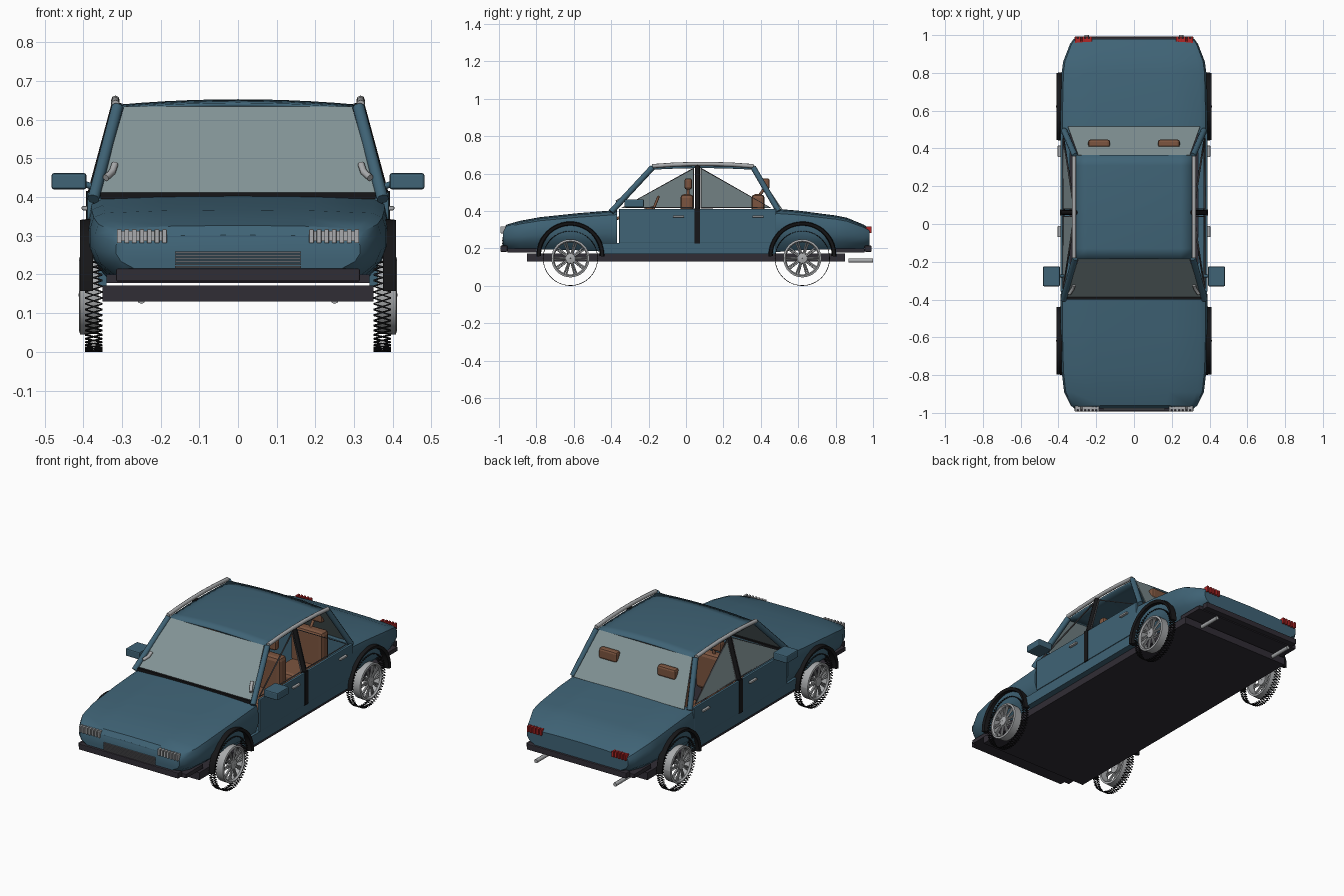
import bpy, bmesh, math
from mathutils import Vector

if "Cube" in bpy.data.objects:
    bpy.data.objects.remove(bpy.data.objects["Cube"])


def material(name, r, g, b):
    m = bpy.data.materials.new(name)
    m.diffuse_color = (r, g, b, 1)
    m.use_nodes = True
    m.node_tree.nodes["Principled BSDF"].inputs["Base Color"].default_value = m.diffuse_color
    return m


BLUE = material("body blue", 0.05, 0.125, 0.18)
DARK = material("dark trim", 0.03, 0.026, 0.035)
BLACK = material("black rubber", 0.008, 0.008, 0.009)
GLASS = material("window grey", 0.23, 0.3, 0.31)
CHROME = material("chrome grey", 0.4, 0.41, 0.42)
STEEL = material("grille grey", 0.12, 0.12, 0.13)
BROWN = material("seat brown", 0.2, 0.09, 0.05)
RED = material("lamp red", 0.45, 0.02, 0.02)


def mesh(name, verts, faces, mat, smooth=None):
    me = bpy.data.meshes.new(name)
    me.from_pydata([tuple(v) for v in verts], [], faces)
    bm = bmesh.new()
    bm.from_mesh(me)
    bmesh.ops.recalc_face_normals(bm, faces=bm.faces)
    bm.to_mesh(me)
    bm.free()
    ob = bpy.data.objects.new(name, me)
    bpy.context.collection.objects.link(ob)
    me.materials.append(mat)
    if smooth:
        bpy.ops.object.select_all(action="DESELECT")
        ob.select_set(True)
        bpy.context.view_layer.objects.active = ob
        bpy.ops.object.shade_smooth_by_angle(angle=math.radians(smooth))
    return ob


def box(name, x, y, z, mat, bevel=0):
    v = [(a, b, c) for a in x for b in y for c in z]
    f = [(0, 1, 3, 2), (4, 6, 7, 5), (0, 4, 5, 1), (2, 3, 7, 6), (0, 2, 6, 4), (1, 5, 7, 3)]
    ob = mesh(name, v, f, mat)
    if bevel:
        mod = ob.modifiers.new("bevel", "BEVEL")
        mod.width, mod.segments = bevel, 2
    return ob


def side_x(s, a, b):
    return tuple(sorted((s * a, s * b)))


def rod(name, pts, r, mat, closed=False):
    cu = bpy.data.curves.new(name, "CURVE")
    cu.dimensions = "3D"
    cu.bevel_depth, cu.bevel_resolution, cu.use_fill_caps = r, 2, True
    sp = cu.splines.new("POLY")
    sp.points.add(len(pts) - 1)
    for p, q in zip(sp.points, pts):
        p.co = (*q, 1)
    sp.use_cyclic_u = closed
    cu.materials.append(mat)
    ob = bpy.data.objects.new(name, cu)
    bpy.context.collection.objects.link(ob)
    return ob


def plate(name, pts, mat, t=0.005):
    ob = mesh(name, pts, [tuple(range(len(pts)))], mat)
    mod = ob.modifiers.new("thickness", "SOLIDIFY")
    mod.thickness, mod.offset = t, 0
    return ob


def hull(name, stations):
    # stations: y, half width, bottom, top
    verts, faces = [], []
    for y, w, b, t in stations:
        h = t - b
        half = [(0.85 * w, b), (0.96 * w, b + 0.22 * h), (w, b + 0.45 * h), (w, b + 0.72 * h),
                (0.975 * w, b + 0.9 * h), (0.9 * w, t - 0.006), (0.5 * w, t)]
        ring = half + [(0, t + 0.002)] + [(-x, z) for x, z in reversed(half)]
        verts += [(x, y, z) for x, z in ring]
    n = 15
    for i in range(len(stations) - 1):
        for j in range(n):
            k = (j + 1) % n
            faces.append((i * n + j, i * n + k, i * n + n + k, i * n + n + j))
    faces += [tuple(range(n)), tuple(range(len(verts) - n, len(verts)))]
    return mesh(name, verts, faces, BLUE, 35)


# Front and rear body
hull("front_body", [(-0.978, 0.315, 0.215, 0.3), (-0.96, 0.335, 0.2, 0.325), (-0.89, 0.37, 0.195, 0.345),
                    (-0.78, 0.383, 0.195, 0.365), (-0.58, 0.388, 0.19, 0.386), (-0.37, 0.388, 0.18, 0.403)])
hull("rear_body", [(0.48, 0.388, 0.18, 0.41), (0.6, 0.388, 0.19, 0.4), (0.8, 0.383, 0.195, 0.374),
                   (0.86, 0.375, 0.195, 0.362), (0.95, 0.34, 0.2, 0.325), (0.98, 0.32, 0.215, 0.305)])

# Floor, bumpers and lower valances
box("floor", (-0.35, 0.35), (-0.85, 0.85), (0.13, 0.172), DARK)
for name, s in (("front", -1), ("rear", 1)):
    box(name + "_bumper", (-0.315, 0.315), side_x(s, 0.955, 0.992), (0.182, 0.215), DARK, 0.004)
    box(name + "_valance", (-0.34, 0.34), side_x(s, 0.8, 0.955), (0.178, 0.2), DARK)
box("cowl", (-0.355, 0.355), (-0.4, -0.37), (0.395, 0.412), BLACK)

# Roof
N = 10
roof_v = []
for i in range(N + 1):
    for j in range(N + 1):
        u, v = 2 * i / N - 1, 2 * j / N - 1
        roof_v.append((0.31 * u, 0.09 + 0.275 * v, 0.63 + 0.014 * (1 - u * u) + 0.009 * (1 - v * v)))
roof_f = [(a, a + 1, a + N + 2, a + N + 1) for i in range(N) for a in range(i * (N + 1), i * (N + 1) + N)]
roof = mesh("roof", roof_v, roof_f, BLUE, 40)
roof.modifiers.new("thickness", "SOLIDIFY").thickness = 0.01

# Windscreen and rear window
plate("windscreen", [(-0.36, -0.39, 0.405), (0.36, -0.39, 0.405), (0.295, -0.185, 0.632), (-0.295, -0.185, 0.632)], GLASS)
plate("rear_window", [(-0.35, 0.515, 0.405), (0.35, 0.515, 0.405), (0.295, 0.363, 0.632), (-0.295, 0.363, 0.632)], GLASS)


def side(s, y, z):
    # point on the inward leaning side of the cabin
    return Vector((s * (0.375 - 0.27 * (z - 0.41)), y, z))


for s, tag in ((-1, "left"), (1, "right")):
    # Sill and doors
    box(tag + "_sill", side_x(s, 0.34, 0.386), (-0.45, 0.48), (0.17, 0.228), BLUE)
    box(tag + "_front_door", side_x(s, 0.374, 0.39), (-0.358, 0.048), (0.228, 0.412), BLUE, 0.004)
    box(tag + "_rear_door", side_x(s, 0.374, 0.39), (0.074, 0.482), (0.228, 0.412), BLUE, 0.004)
    box(tag + "_door_post", side_x(s, 0.366, 0.393), (0.046, 0.076), (0.226, 0.416), BLACK)
    for y in (-0.04, 0.385):
        box(tag + "_door_handle", side_x(s, 0.388, 0.404), (y - 0.03, y + 0.03), (0.366, 0.377), CHROME, 0.003)

    # Pillars, roof rail and window trim
    rod(tag + "_front_pillar", [(s * 0.374, -0.4, 0.395), (s * 0.312, -0.18, 0.632)], 0.016, BLUE)
    rod(tag + "_rear_pillar", [(s * 0.312, 0.36, 0.632), (s * 0.37, 0.495, 0.4)], 0.016, BLUE)
    rod(tag + "_middle_pillar", [side(s, 0.061, 0.41), side(s, 0.061, 0.645)], 0.014, BLACK)
    rail = [(s * 0.317, 0.09 + 0.27 * t, 0.64 + 0.012 * (1 - t * t)) for t in (-1, -0.6, -0.2, 0.2, 0.6, 1)]
    rod(tag + "_roof_rail", rail, 0.011, CHROME)
    front_tri = [side(s, -0.34, 0.418), side(s, 0.04, 0.418), side(s, 0.04, 0.628)]
    rear_tri = [side(s, 0.45, 0.418), side(s, 0.08, 0.418), side(s, 0.08, 0.628)]
    for name, tri in (("front", front_tri), ("rear", rear_tri)):
        rod(tag + "_" + name + "_window_trim", tri, 0.005, STEEL, True)
        if s < 0:
            plate(tag + "_" + name + "_window", tri, GLASS, 0.004)

    # Mirror and its chrome bracket
    box(tag + "_mirror", side_x(s, 0.392, 0.482), (-0.33, -0.225), (0.42, 0.462), BLUE, 0.006)
    rod(tag + "_mirror_arm", [(s * 0.37, -0.275, 0.425), (s * 0.41, -0.275, 0.438)], 0.008, BLUE)
    rod(tag + "_bracket", [(s * 0.342, -0.37, 0.45), (s * 0.325, -0.345, 0.465), (s * 0.318, -0.325, 0.485)], 0.009, CHROME)

    # Head lamps and tail lamps made of upright ribs
    box(tag + "_head_lamp", side_x(s, 0.185, 0.312), (-0.982, -0.95), (0.287, 0.312), CHROME)
    box(tag + "_tail_lamp", side_x(s, 0.225, 0.312), (0.955, 0.982), (0.288, 0.312), RED)
    for i in range(7):
        x = 0.19 + 0.0195 * i
        box(tag + "_head_lamp_rib", side_x(s, x - 0.006, x + 0.006), (-0.992, -0.965), (0.281, 0.317), CHROME, 0.002)
    for i in range(5):
        x = 0.229 + 0.0195 * i
        box(tag + "_tail_lamp_rib", side_x(s, x - 0.006, x + 0.006), (0.965, 0.992), (0.283, 0.317), RED, 0.002)

    # Exhaust
    rod(tag + "_exhaust", [(s * 0.25, 0.87, 0.135), (s * 0.25, 1.0, 0.135)], 0.011, CHROME)

    # Seats
    for name, y in (("front", 0.0), ("rear", 0.38)):
        cx = s * 0.185
        box(name + "_seat_base", (cx - 0.1, cx + 0.1), (y - 0.2, y), (0.2, 0.3), BROWN, 0.02)
        box(name + "_seat_back", (cx - 0.1, cx + 0.1), (y - 0.03, y + 0.04), (0.28, 0.49), BROWN, 0.02)
        hy = y + 0.012 if name == "front" else 0.427
        box(name + "_headrest", (cx - 0.058, cx + 0.058), (hy - 0.02, hy + 0.02), (0.515, 0.575), BROWN, 0.012)
        rod(name + "_headrest_post", [(cx, y + 0.01, 0.48), (cx, hy, 0.53)], 0.008, BROWN)

# Steering wheel
ring = [(-0.185 + 0.06 * math.cos(a), -0.17 + 0.022 * math.sin(a), 0.42 + 0.055 * math.sin(a))
        for a in [k * math.tau / 20 for k in range(20)]]
rod("steering_wheel", ring, 0.007, BROWN, True)
rod("steering_column", [(-0.185, -0.17, 0.42), (-0.185, -0.37, 0.36)], 0.008, BROWN)

# Grille
box("grille", (-0.162, 0.162), (-0.976, -0.95), (0.217, 0.258), DARK)
for i in range(6):
    z = 0.219 + 0.0075 * i
    box("grille_slat", (-0.163, 0.163), (-0.985, -0.965), (z - 0.0025, z + 0.0025), STEEL)


def wheel_point(s, y, x, r, a, zc=0.147):
    return (s * x, y + r * math.cos(a), zc + r * math.sin(a))


def lathe(name, s, y, prof, mat, a0=0.0, a1=math.tau, n=32, zc=0.147):
    # sweeps a closed (x, radius) section around the axle
    m, v, f = len(prof), [], []
    for i in range(n + 1):
        a = a0 + (a1 - a0) * i / n
        v += [wheel_point(s, y, x, r, a, zc) for x, r in prof]
    for i in range(n):
        for j in range(m):
            k = (j + 1) % m
            f.append((i * m + j, i * m + k, i * m + m + k, i * m + m + j))
    if a1 - a0 < 6:
        f += [tuple(range(m)), tuple(range(n * m, n * m + m))]
    return mesh(name, v, f, mat, 35)


for s in (-1, 1):
    for y in (-0.618, 0.622):
        # Wheel arch lip
        lathe("wheel_arch", s, y, [(0.375, 0.157), (0.404, 0.162), (0.409, 0.178), (0.375, 0.182)],
              BLACK, -0.03, math.pi + 0.03, 24, 0.163)
        # Rim, hub and spokes
        lathe("rim", s, y, [(0.36, 0.088), (0.402, 0.086), (0.411, 0.092), (0.408, 0.102), (0.36, 0.1)], CHROME)
        lathe("hub", s, y, [(0.38, 0.002), (0.412, 0.002), (0.408, 0.026), (0.38, 0.03)], CHROME, n=20)
        for i in range(10):
            a = i * math.tau / 10
            for d in (-0.07, 0.07):
                rod("spoke", [wheel_point(s, y, 0.4, 0.022, a + 2 * d), wheel_point(s, y, 0.398, 0.092, a + d)], 0.0045, CHROME)
        # Open criss-cross tread
        v, f = [], []
        step = math.tau / 60
        for i in range(60):
            for lean in (-0.5, 0.5):
                a = i * step
                b = len(v)
                for x, k in ((0.35, -lean), (0.396, lean)):
                    v += [wheel_point(s, y, x, 0.1455, a + k * step + e) for e in (-0.012, 0.012)]
                f.append((b, b + 1, b + 3, b + 2))
        tread = mesh("tyre_tread", v, f, BLACK)
        mod = tread.modifiers.new("thickness", "SOLIDIFY")
        mod.thickness, mod.offset = 0.003, 0
